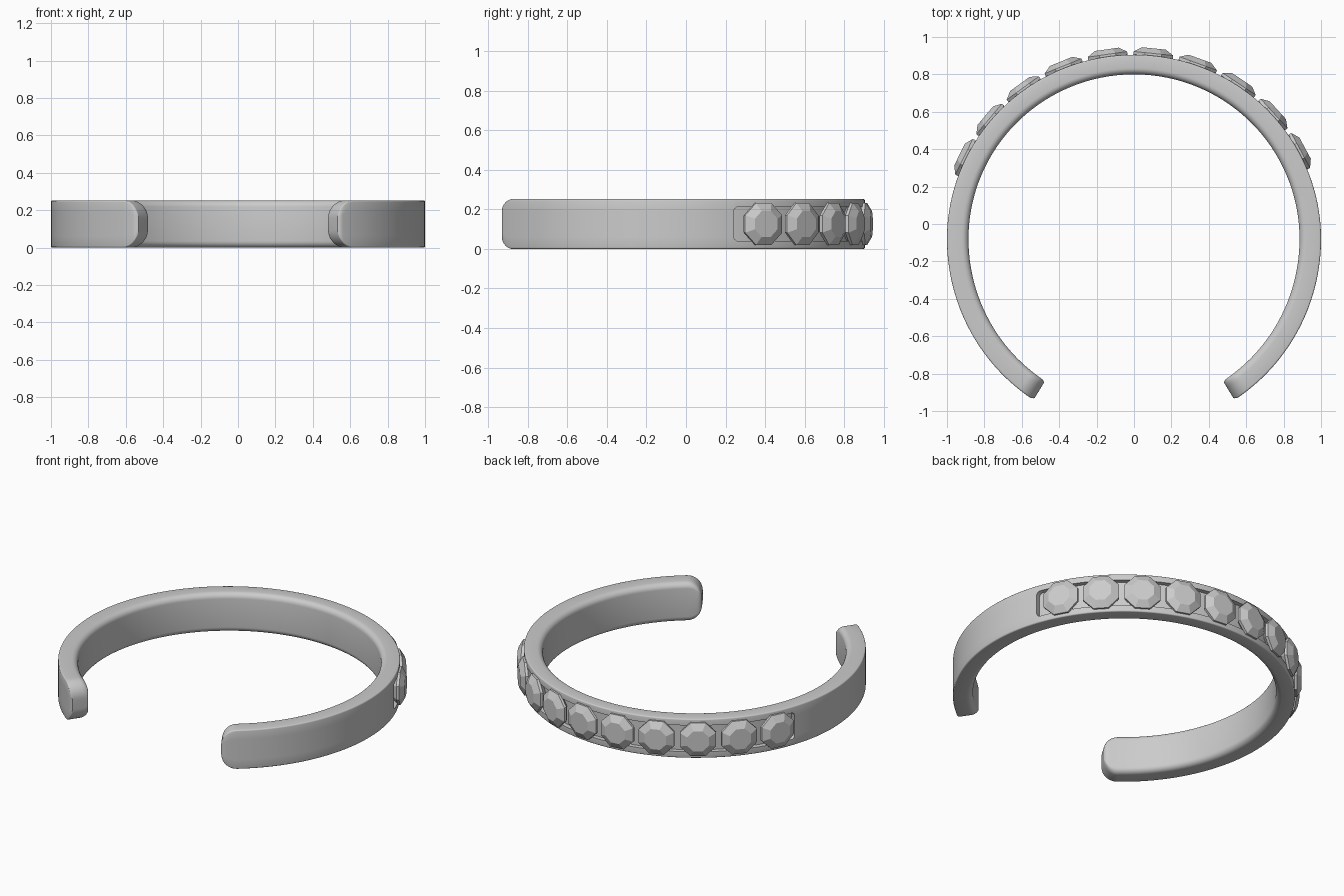
import bpy, bmesh
from math import sin, cos, pi, radians, sqrt
from mathutils import Matrix, Vector

if "Cube" in bpy.data.objects:
    bpy.data.objects.remove(bpy.data.objects["Cube"])

CY, H, END = -0.08, 0.252, 147.5      # arc centre, band height, half opening angle
MID = H / 2
CH_END, CH_DEPTH, CH_HALF = 71.0, 0.03, 0.085


def outer(t):
    b = 0.985 if cos(t) > 0 else 1.02
    return Vector((sin(t), CY + b * cos(t), 0))


def inner(t):
    b = 0.88 if cos(t) > 0 else 0.9
    return Vector((0.885 * sin(t), CY + b * cos(t), 0))


def corner(cx, cz, r, a0, n):
    return [(cx + r * cos(a0 + i * pi / 2 / n), cz + r * sin(a0 + i * pi / 2 / n))
            for i in range(n + 1)]


def section(depth, half):
    """Closed (radial, z) outline: radial 0 = outer face, negative = inward."""
    ri, ro, w = 0.035, 0.008, 0.11
    pts = corner(-w + ri, -MID + ri, ri, pi, 6)
    pts += corner(-ro, -MID + ro, ro, 1.5 * pi, 3)
    pts += [(0, -half), (-depth, -half), (-depth, half), (0, half)]
    pts += corner(-ro, MID - ro, ro, 0, 3)
    pts += corner(-w + ri, MID - ri, ri, pi / 2, 6)
    return [(p / w, z) for p, z in pts]


def finish(name, bm, smooth):
    bmesh.ops.recalc_face_normals(bm, faces=bm.faces)
    me = bpy.data.meshes.new(name)
    bm.to_mesh(me)
    bm.free()
    ob = bpy.data.objects.new(name, me)
    bpy.context.collection.objects.link(ob)
    if smooth:
        bpy.ops.object.select_all(action='DESELECT')
        ob.select_set(True)
        bpy.context.view_layer.objects.active = ob
        bpy.ops.object.shade_smooth_by_angle(angle=radians(35))
    return ob


# Sweep stations: (angle, channel depth, channel half height, end scale in z)
half_side = [(a * 2.0, CH_DEPTH, CH_HALF) for a in range(1, 35)]
half_side += [(70, CH_DEPTH, CH_HALF), (70.7, CH_DEPTH, 0.077),
              (CH_END, CH_DEPTH, 0.065), (CH_END, 0, 0.065)]
half_side += [(73 + 2 * i, 0, 0.065) for i in range(34)]
R = 0.095                              # rounding of the cuff tips
for k in range(13):
    s = R * (1 - sin(k / 12 * pi / 2))
    half_side.append((END - s * 180 / pi, 0, 0.065))
stations = [(-a, d, h) for a, d, h in reversed(half_side)]
stations += [(0, CH_DEPTH, CH_HALF)] + half_side

# Open cuff band with a recessed channel for the stones
bm = bmesh.new()
rings = []
for ang, d, h in stations:
    t = radians(ang)
    s = max(0.0, min(R, radians(END - abs(ang))))
    sc = (MID - R + sqrt(max(0, R * R - (R - s) ** 2))) / MID
    e = max(0.0, 1 - s / 0.025)        # slight softening of the tip
    o, i = outer(t), inner(t)
    ring = []
    for u, z in section(d, h):
        u = -0.5 + (u + 0.5) * (1 - 0.18 * e * e)
        p = o + (o - i) * u
        ring.append(bm.verts.new((p.x, p.y, MID + z * sc)))
    rings.append(ring)
n = len(rings[0])
for a, b in zip(rings, rings[1:]):
    for k in range(n):
        bm.faces.new((a[k], a[(k + 1) % n], b[(k + 1) % n], b[k]))
bm.faces.new(rings[0])
bm.faces.new(rings[-1])
bmesh.ops.remove_doubles(bm, verts=bm.verts, dist=0.0002)
finish("cuff_band", bm, True)

# Ten octagonal cut stones along the back
GEM = [(0.075, -0.035), (0.115, -0.004), (0.115, 0.012), (0.07, 0.039)]
for g in range(10):
    t = radians(-1.1 + (g - 4.5) * 13.95)
    nrm = Vector((sin(t), cos(t), 0))
    side = Vector((cos(t), -sin(t), 0))
    c = outer(t) + Vector((0, 0, MID))
    bm = bmesh.new()
    rings = []
    for r, hgt in GEM:
        rings.append([bm.verts.new(c + nrm * hgt + side * (r * cos(a)) + Vector((0, 0, r * sin(a))))
                      for a in [pi / 8 + k * pi / 4 for k in range(8)]])
    for a, b in zip(rings, rings[1:]):
        for k in range(8):
            bm.faces.new((a[k], a[(k + 1) % 8], b[(k + 1) % 8], b[k]))
    bm.faces.new(rings[0])
    bm.faces.new(rings[-1])
    finish("stone_%02d" % (g + 1), bm, False)
